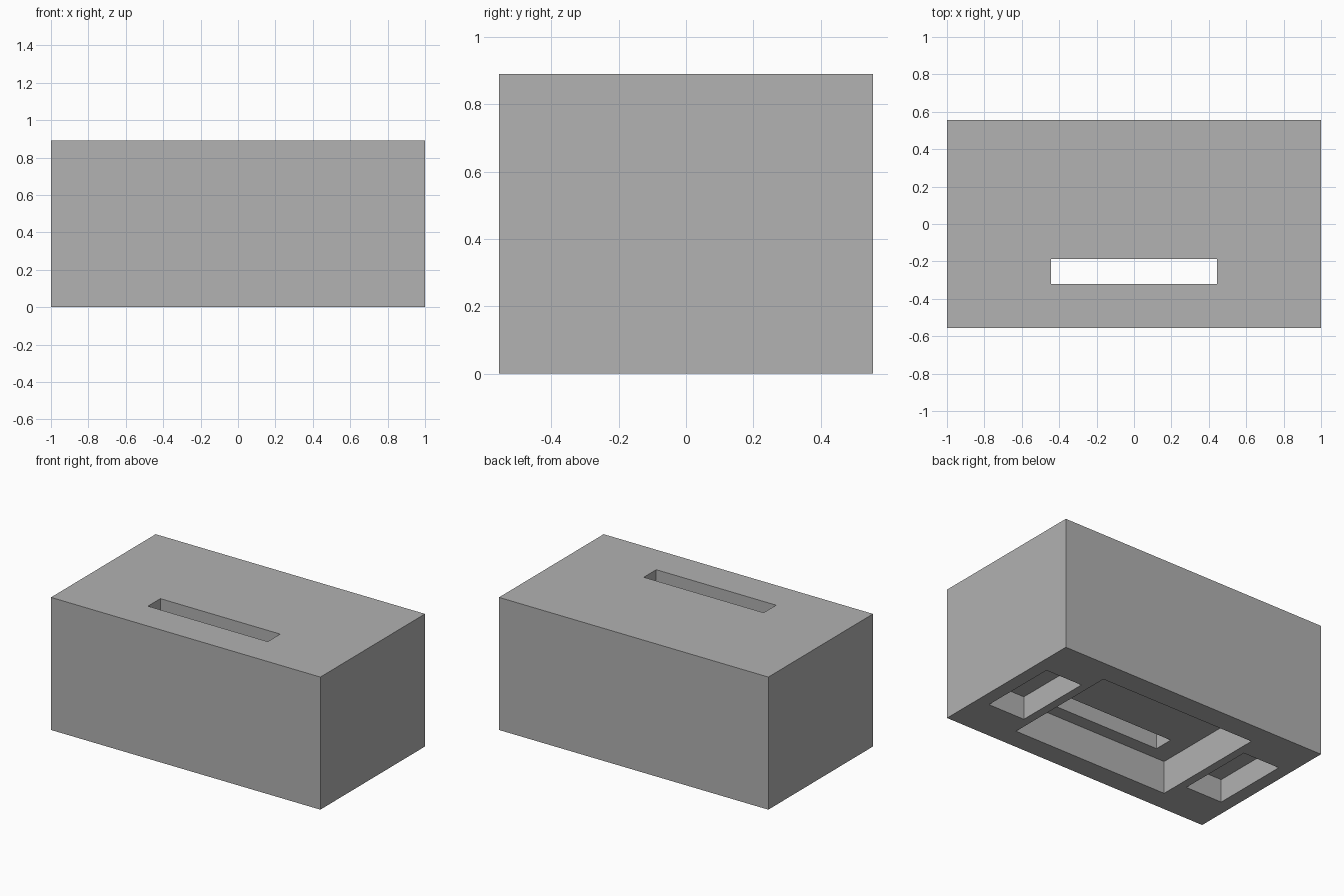
import bpy

cube = bpy.data.objects.get("Cube")
if cube:
    bpy.data.objects.remove(cube, do_unlink=True)

WIDTH, DEPTH, HEIGHT = 2.0, 1.11, 0.89

grey = bpy.data.materials.new("plain_grey")
grey.use_nodes = True
COLOUR = (0.445, 0.445, 0.445, 1.0)
grey.diffuse_color = COLOUR
grey.node_tree.nodes["Principled BSDF"].inputs["Base Color"].default_value = COLOUR


def box(name, x, y, z):
    """Box spanning the given (low, high) range on each axis."""
    bpy.ops.mesh.primitive_cube_add(size=1, location=[sum(r) / 2 for r in (x, y, z)])
    obj = bpy.context.object
    obj.name = name
    obj.scale = [r[1] - r[0] for r in (x, y, z)]
    bpy.ops.object.transform_apply(location=True, rotation=False, scale=True)
    obj.data.materials.append(grey)
    return obj


def cut(target, cutter):
    """Subtract the cutter from the target, then discard the cutter."""
    cutter.hide_render = True
    mod = target.modifiers.new(cutter.name, "BOOLEAN")
    mod.operation = "DIFFERENCE"
    mod.solver = "EXACT"
    mod.object = cutter
    bpy.context.view_layer.objects.active = target
    bpy.ops.object.modifier_apply(modifier=mod.name)
    bpy.data.objects.remove(cutter, do_unlink=True)


# Solid block body
body = box("block_body", (-WIDTH / 2, WIDTH / 2), (-DEPTH / 2, DEPTH / 2), (0, HEIGHT))

# Large central recess in the underside
cut(body, box("centre_recess", (-0.58, 0.58), (-0.41, 0.405), (-0.1, 0.22)))

# Smaller matching recess near each end
for side in (-1, 1):
    span = sorted((side * 0.637, side * 0.91))
    cut(body, box("end_recess", span, (-0.27, 0.267), (-0.1, 0.155)))

# Slot from the top down into the central recess
cut(body, box("top_slot", (-0.445, 0.445), (-0.32, -0.188), (0.1, HEIGHT + 0.1)))
